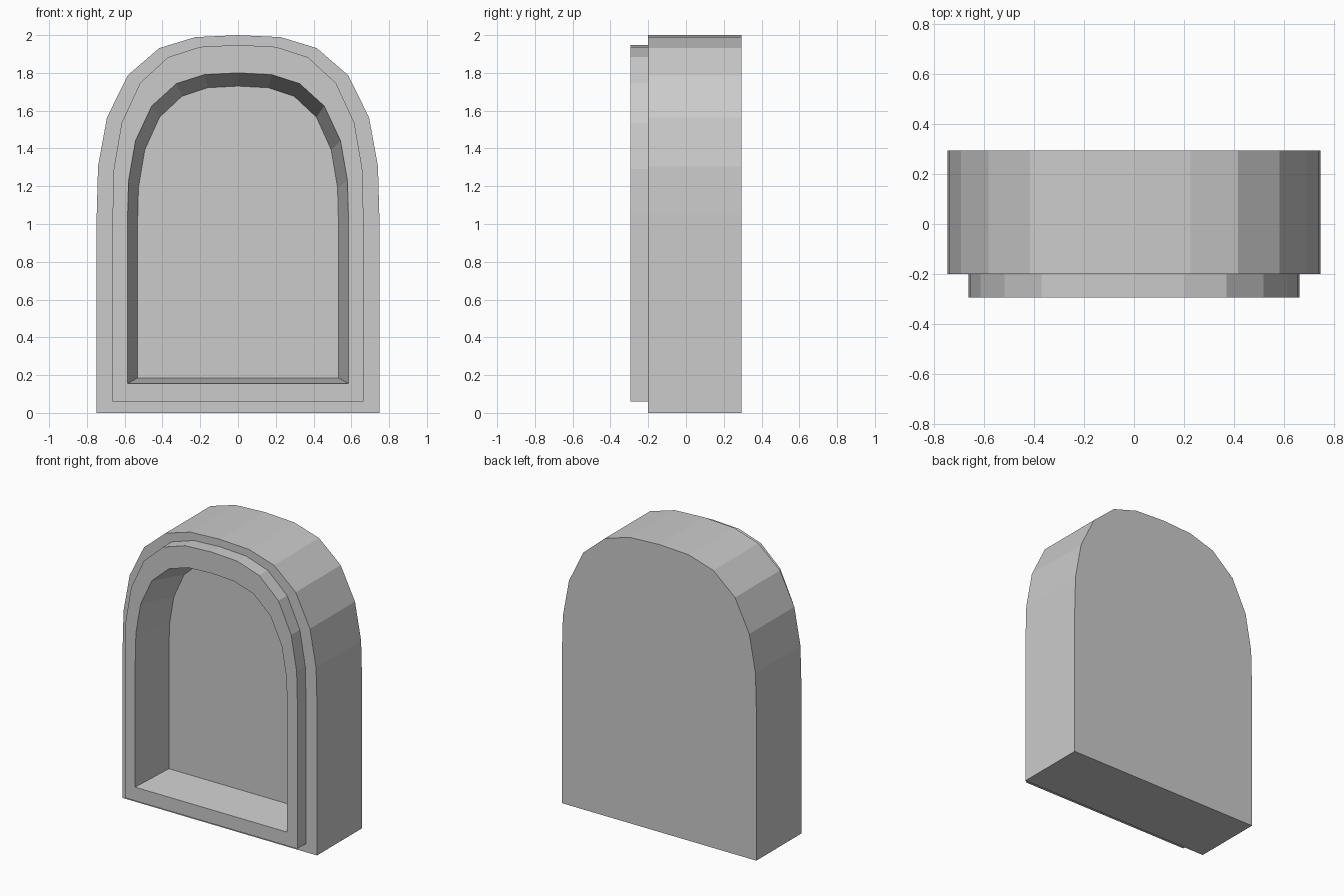
import bpy, bmesh

if "Cube" in bpy.data.objects:
    bpy.data.objects.remove(bpy.data.objects["Cube"])

# Right half of the arch outline (x, z), from the base up
half = [(0.748, 0.0), (0.748, 1.05), (0.741, 1.305), (0.694, 1.563), (0.584, 1.787),
        (0.417, 1.931), (0.227, 1.989)]
outline = half + [(0.0, 2.0)] + [(-x, z) for x, z in reversed(half)]

# Outline copies from back to front and into the recess: half width, bottom, top, y
rings = [(0.748, 0.0, 2.0, 0.295),     # back
         (0.748, 0.0, 2.0, -0.2),      # front of body
         (0.664, 0.06, 1.948, -0.2),   # raised frame root
         (0.664, 0.06, 1.948, -0.295), # raised frame front
         (0.585, 0.155, 1.80, -0.295), # recess mouth
         (0.532, 0.185, 1.73, 0.0)]    # recess floor

bm = bmesh.new()
loops = []
for w, lo, hi, y in rings:
    loops.append([bm.verts.new((x * w / 0.748, y, lo + z * (hi - lo) / 2)) for x, z in outline])

# Walls between neighbouring outlines
n = len(outline)
for a, b in zip(loops, loops[1:]):
    for i in range(n):
        j = (i + 1) % n
        bm.faces.new((a[i], a[j], b[j], b[i]))

# Back face and recess floor
bm.faces.new(loops[0])
bm.faces.new(loops[-1])
bmesh.ops.recalc_face_normals(bm, faces=bm.faces)

mesh = bpy.data.meshes.new("arched_niche")
bm.to_mesh(mesh)
bm.free()
bpy.context.collection.objects.link(bpy.data.objects.new("arched_niche", mesh))
